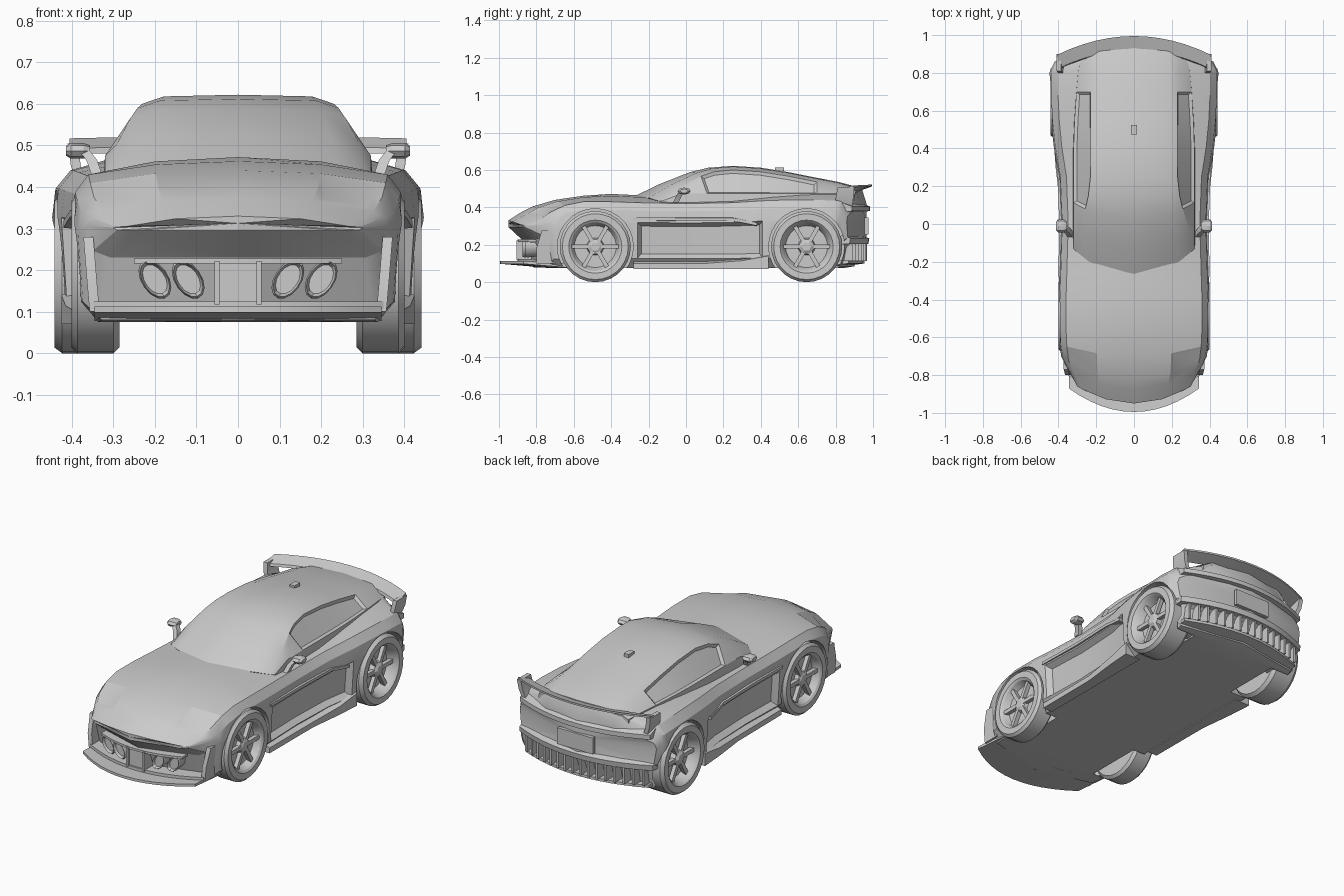
import bpy, bmesh, math
from mathutils import Matrix, Vector

if "Cube" in bpy.data.objects:
    bpy.data.objects.remove(bpy.data.objects["Cube"])


def finish(name, bm, angle=25):
    bmesh.ops.recalc_face_normals(bm, faces=bm.faces)
    me = bpy.data.meshes.new(name)
    bm.to_mesh(me)
    bm.free()
    ob = bpy.data.objects.new(name, me)
    bpy.context.collection.objects.link(ob)
    shade(ob, angle)
    return ob


def shade(ob, angle=25):
    bpy.ops.object.select_all(action='DESELECT')
    bpy.context.view_layer.objects.active = ob
    ob.select_set(True)
    bpy.ops.object.shade_smooth_by_angle(angle=math.radians(angle))


def loft(name, rings, insets=(), angle=25):
    """Skin closed rings, fan-cap both ends, then inset symmetric panels (i0, i1, j0, j1, thickness, depth)."""
    bm = bmesh.new()
    vs = [[bm.verts.new(p) for p in r] for r in rings]
    n = len(vs[0])
    grid = [[bm.faces.new((a[j], a[(j + 1) % n], b[(j + 1) % n], b[j])) for j in range(n)]
            for a, b in zip(vs, vs[1:])]
    for r in (vs[0], vs[-1]):
        c = bm.verts.new((r[0].co + r[n // 2].co) / 2)
        for j in range(n):
            bm.faces.new((r[j], r[(j + 1) % n], c))
    bmesh.ops.recalc_face_normals(bm, faces=bm.faces)
    for i0, i1, j0, j1, t, d in insets:
        faces = [grid[i][k] for i in range(i0, i1) for j in range(j0, j1) for k in (j, n - 1 - j)]
        bmesh.ops.inset_region(bm, faces=faces, thickness=t, depth=d, use_even_offset=True)
    return finish(name, bm, angle)


def mirror_ring(half, y, bend):
    full = half + [(-x, z) for x, z in half[-2:0:-1]]
    return [(x, y + bend * x * x, z) for x, z in full]


def strip(name, hw, profile, bend, droop=0.0, n=12):
    """Bar running across the car with a (y, z) profile, bowed along y and z."""
    xs = [hw * (2 * i / n - 1) for i in range(n + 1)]
    return loft(name, [[(x, y + bend * x * x, z + droop * x * x) for y, z in profile] for x in xs])


def boxes(name, items):
    """One mesh of boxes, each (centre, size, rotation matrix or None)."""
    bm = bmesh.new()
    for c, s, r in items:
        m = Matrix.Translation(c) @ (r or Matrix()) @ Matrix.Diagonal((*s, 1))
        bmesh.ops.create_cube(bm, size=1, matrix=m)
    return finish(name, bm)


def circle(x, y, z, r, n):
    return [(x, y + r * math.cos(2 * math.pi * k / n), z + r * math.sin(2 * math.pi * k / n)) for k in range(n)]


# Main body: y, half width, bottom, shoulder, centre top, bow
body_rows = [
    (-.95, .30, .295, .305, .33, 1.0), (-.88, .36, .23, .34, .375, 1.0), (-.82, .385, .08, .375, .405, .8),
    (-.70, .395, .075, .41, .44, .4), (-.55, .40, .075, .43, .462, 0), (-.40, .40, .075, .43, .472, 0),
    (-.26, .395, .075, .425, .465, 0), (0, .387, .075, .42, .46, 0), (.25, .397, .075, .425, .47, 0),
    (.41, .425, .075, .435, .485, 0), (.55, .44, .075, .44, .50, 0), (.70, .448, .075, .44, .51, 0),
    (.84, .447, .075, .435, .51, -.2), (.90, .444, .085, .43, .51, -.45), (.94, .437, .19, .415, .50, -.6),
    (.965, .42, .21, .37, .42, -.6)]
rings = []
for y, w, zb, zs, zt, bend in body_rows:
    h, d = zs - zb, zt - zs
    rings.append(mirror_ring([(0, zb), (.85 * w, zb), (.97 * w, zb + .15 * h), (w, zb + .7 * h),
                              (.98 * w, zb + .88 * h), (.9 * w, zs), (.5 * w, zs + .75 * d), (0, zt)], y, bend))
body = loft("body", rings, [(6, 9, 2, 3, .022, -.03), (1, 3, 5, 6, .02, -.005)])

# Wheel arches cut from the body
wheels = [("front", -.485, .343, .058), ("rear", .645, .366, .076)]
for end, wy, wx, hw in wheels:
    for side, s in (("left", -1), ("right", 1)):
        cut = loft(f"{end}_{side}_arch_cutter", [circle(s * x, wy, .19, .203, 28) for x in (.265, .6)])
        cut.hide_render = True
        mod = body.modifiers.new("arch", 'BOOLEAN')
        mod.operation, mod.object, mod.solver = 'DIFFERENCE', cut, 'EXACT'
        bpy.context.view_layer.objects.active = body
        bpy.ops.object.modifier_apply(modifier="arch")
        bpy.data.objects.remove(cut)
shade(body)

# Cabin with inset side windows: y, roof height, roof half width, base half width, bow
cabin_rows = [
    (-.285, .455, .28, .325, 1.5), (-.14, .525, .265, .325, 1.2), (.02, .588, .235, .325, .9),
    (.12, .612, .22, .325, .5), (.25, .622, .21, .325, 0), (.40, .612, .21, .325, 0),
    (.55, .588, .21, .32, 0), (.70, .558, .21, .31, 0), (.82, .535, .215, .30, -.1), (.93, .505, .22, .28, -.4)]
rings = []
for y, zt, wt, wb, bend in cabin_rows:
    belt = .40 + min(.075, .6 * (zt - .40))
    rings.append(mirror_ring([(0, .40), (wb, .40), (wb - .005, belt), (1.1 * wt, zt - .022),
                              (.85 * wt, zt - .004), (0, zt)], y, bend))
loft("cabin", rings, [(2, 7, 2, 3, .014, -.012)])
boxes("roof_antenna", [((0, .5, .603), (.03, .05, .018), None)])

# Wheels: tyre and dished rim, hexagonal hub and six spokes
tyre = [(-1, .15), (-1, .175), (-.75, .19), (.75, .19), (1, .176), (1, .142), (.85, .13), (.25, .112)]
for end, wy, wx, hw in wheels:
    for side, s in (("left", -1), ("right", 1)):
        loft(f"{end}_{side}_tyre", [circle(s * (wx + t * hw), wy, .19, r, 28) for t, r in tyre])
        loft(f"{end}_{side}_hub", [circle(s * (wx + t * hw), wy, .19, r, 6)
                                   for t, r in ((.1, .055), (.6, .045), (.75, .025))])
        spokes = []
        for k in range(6):
            rot = Matrix.Rotation(k * math.pi / 3, 4, 'X')
            spokes.append((Vector((s * (wx + .5 * hw), wy, .19)) + rot @ Vector((0, .08, 0)),
                           (.022, .1, .022), rot))
        boxes(f"{end}_{side}_spokes", spokes)

# Front splitter and bumper bars
strip("front_splitter", .345, [(-.995, .098), (-.995, .112), (-.74, .10), (-.74, .077)], 1.05)
strip("lower_bumper_lip", .35, [(-.90, .108), (-.90, .124), (-.80, .124), (-.80, .108)], .8)
strip("grille_bar", .25, [(-.90, .216), (-.90, .228), (-.84, .228), (-.84, .216)], .9)

# Grille centre with frame posts
boxes("grille_centre", [((0, -.85, .17), (.10, .08, .10), None)]
      + [((s * .05, -.865, .17), (.012, .08, .105), None) for s in (-1, 1)])

# Oval driving lamps and front corner fins
for side, s in (("left", -1), ("right", 1)):
    for k, x in enumerate((.12, .20)):
        lamp = []
        for y, f in ((-.80, .8), (-.875, 1), (-.885, .9), (-.87, .75)):
            ring = []
            for i in range(14):
                a = 2 * math.pi * i / 14
                u, v = .036 * f * math.cos(a), .047 * f * math.sin(a)
                ring.append((s * (x + u + .35 * v), y + .7 * x * x, .178 + v))
            lamp.append(ring)
        loft(f"{side}_lamp_{k + 1}", lamp)
    loft(f"{side}_corner_fin", [[(s * (x + dx), y + dy, z) for dx, dy in ((-.012, 0), (.012, 0), (.012, .1), (-.012, .1))]
                                for x, y, z in ((.345, -.80, .10), (.352, -.80, .18), (.36, -.77, .28))])

# Side skirts, side trim blades, mirrors
for side, s in (("left", -1), ("right", 1)):
    loft(f"{side}_skirt", [[(s * .33, y, .07), (s * x, y, .07), (s * x, y, z), (s * .33, y, z + .025)]
                           for y, x, z in ((-.28, .39, .10), (.1, .392, .10), (.30, .415, .115), (.44, .425, .14))])
    loft(f"{side}_trim_blade", [[(s * (x - .04), y, z - .012), (s * x, y, z - .008),
                                 (s * x, y, z + .008), (s * (x - .04), y, z + .012)]
                                for y, x, z in ((-.28, .40, .338), (0, .396, .336), (.25, .404, .336), (.38, .42, .31))])
    loft(f"{side}_mirror_arm", [[(s * (x - .013), y, z), (s * (x + .013), y, z),
                                 (s * (x + .013), y + .03, z), (s * (x - .013), y + .03, z)]
                                for x, y, z in ((.338, -.07, .425), (.352, -.05, .465), (.372, -.035, .49))])
    loft(f"{side}_mirror", [[(s * x, -.01 + .035 * f * math.cos(a), .487 + .019 * f * math.sin(a))
                             for a in [math.pi * i / 4 for i in range(8)]]
                            for x, f in ((.356, .7), (.372, 1), (.402, 1), (.414, .6))])

# Rear wing with end supports
strip("rear_wing", .405, [(.915, .484), (.92, .498), (.995, .522), (.995, .512)], -.6, -.03)
for side, s in (("left", -1), ("right", 1)):
    loft(f"{side}_wing_support", [[(s * (x - .012), y0, z), (s * (x + .012), y0, z),
                                   (s * (x + .012), y1, z), (s * (x - .012), y1, z)]
                                  for x, y0, y1, z in ((.375, .80, .89, .41), (.39, .80, .895, .45), (.398, .81, .90, .505))])

# Tail: light band, number panel, bumper, diffuser
strip("tail_light_band", .40, [(.93, .375), (.983, .38), (.983, .405), (.93, .425)], -.6)
boxes("rear_panel", [((0, .965, .30), (.22, .02, .09), None)])
strip("rear_bumper", .41, [(.90, .20), (.975, .205), (.98, .235), (.93, .25)], -.6)
strip("diffuser_floor", .38, [(.80, .08), (.955, .10), (.955, .115), (.80, .115)], -.6)
boxes("diffuser_fins", [((x, .925 - .6 * x * x, .158), (.012, .085, .09), None)
                        for x in [-.36 + .048 * i for i in range(16)]])
